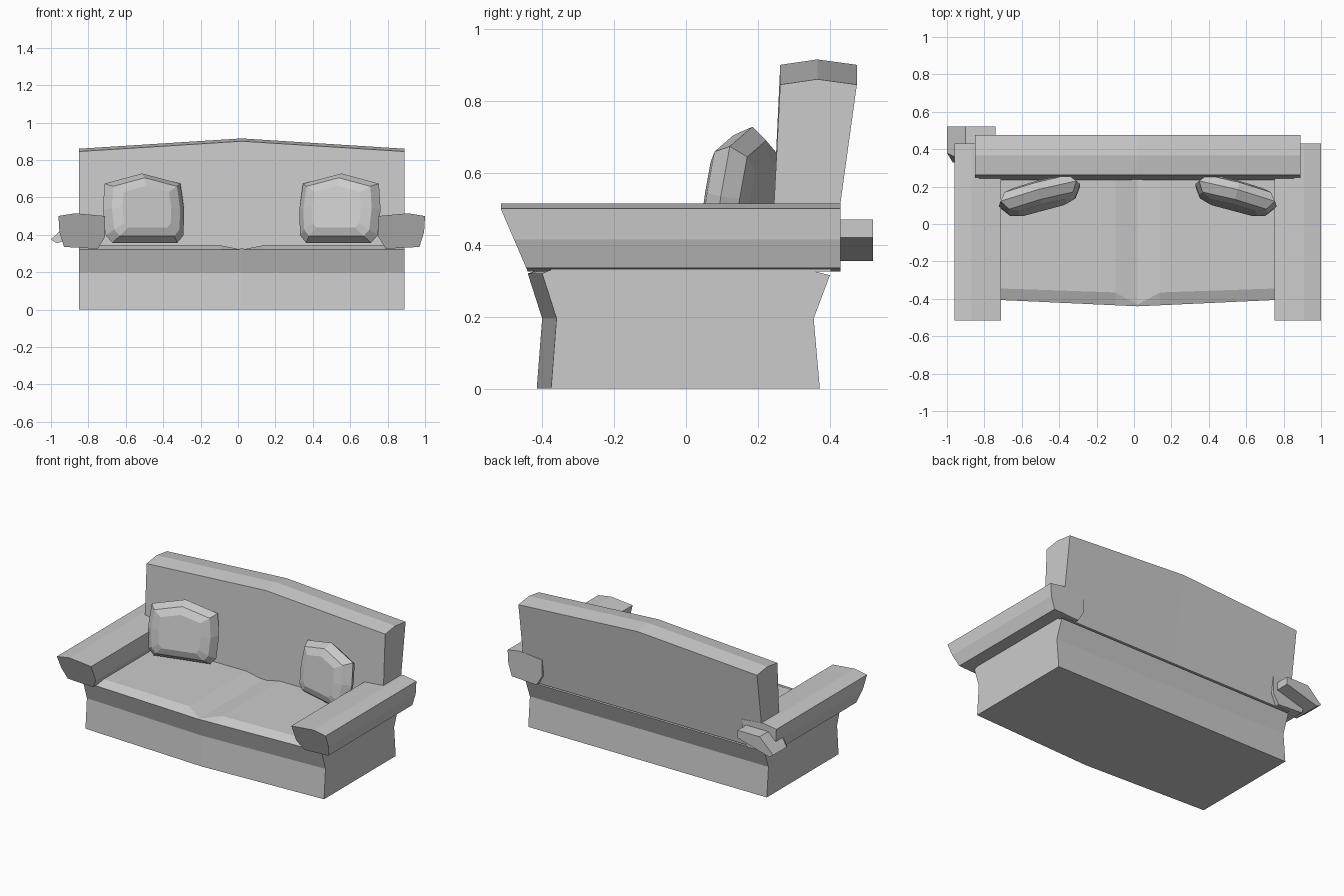
import bpy, bmesh, math
from mathutils import Matrix, Vector

if "Cube" in bpy.data.objects:
    bpy.data.objects.remove(bpy.data.objects["Cube"])

MID = 0.02  # the sofa's own line of symmetry

fabric = bpy.data.materials.new("light grey fabric")
fabric.use_nodes = True
GREY = (0.6, 0.6, 0.6, 1)
fabric.diffuse_color = GREY
fabric.node_tree.nodes["Principled BSDF"].inputs["Base Color"].default_value = GREY


def loft(name, rings):
    """Skin a list of equal-length point rings and cap both ends."""
    bm = bmesh.new()
    loops = [[bm.verts.new(p) for p in ring] for ring in rings]
    n = len(loops[0])
    for a, b in zip(loops, loops[1:]):
        for i in range(n):
            j = (i + 1) % n
            bm.faces.new((a[i], a[j], b[j], b[i]))
    bm.faces.new(loops[0])
    bm.faces.new(loops[-1])
    bmesh.ops.recalc_face_normals(bm, faces=bm.faces)
    mesh = bpy.data.meshes.new(name)
    bm.to_mesh(mesh)
    bm.free()
    mesh.materials.append(fabric)
    obj = bpy.data.objects.new(name, mesh)
    bpy.context.collection.objects.link(obj)
    return obj


# Base and seat: a waisted section bowed forward, with a valley between cushions
def base_ring(x):
    d = abs(x - MID)
    bow = 0.04 * (1 - d / 0.87)
    valley = max(0, 1 - d / 0.12)
    crown = 0.345 - 0.025 * valley
    lip = -0.34 - 0.03 * (1 - d / 0.87) - 0.06 * valley
    return [(x, -0.375 - bow, 0), (x, -0.36 - bow, 0.195), (x, -0.40 - bow, 0.32),
            (x, lip, crown), (x, 0.28, crown), (x, 0.40, 0.315),
            (x, 0.355, 0.195), (x, 0.372, 0)]


loft("seat_base", [base_ring(MID + d) for d in (-0.87, -0.12, 0, 0.12, 0.87)])


# Backrest: leaning slab with a ridged top that peaks in the middle
def back_ring(x, rise):
    return [(x, 0.235, 0.325), (x, 0.262, 0.845 + rise), (x, 0.365, 0.86 + rise),
            (x, 0.475, 0.845 + rise), (x, 0.403, 0.325)]


loft("backrest", [back_ring(MID - 0.87, 0), back_ring(MID, 0.055), back_ring(MID + 0.87, 0)])

# Armrests: faceted rolls with a front end that slants under
ARM = [(0.98, 0.50), (0.89, 0.515), (0.73, 0.50), (0.73, 0.39),
       (0.77, 0.325), (0.95, 0.335), (0.975, 0.415)]
for side, name in ((-1, "right_armrest"), (1, "left_armrest")):
    front = [(MID + side * x, -0.515 + max(0, 0.50 - z) * 0.43, z) for x, z in ARM]
    back = [(MID + side * x, 0.43, z) for x, z in ARM]
    loft(name, [front, back])

# Small bent block behind the right armrest
BLOCK = [(-1.0, 0.375), (-0.97, 0.355), (-0.74, 0.42), (-0.74, 0.47), (-0.9, 0.47)]
loft("rear_block", [[(x, y + (0.05 if x < -0.99 else 0) * (y < 0.5), z) for x, z in BLOCK]
                    for y in (0.33, 0.52)])

# Pillows: faceted lozenges, turned inward and leaning on the backrest
OUTLINE = [(-0.21, 0.14), (0, 0.195), (0.21, 0.14), (0.225, 0), (0.215, -0.14),
           (0.18, -0.18), (-0.18, -0.18), (-0.215, -0.14), (-0.225, 0)]
LAYERS = ((-0.07, 0.6), (-0.05, 0.84), (0, 1), (0.045, 0.84), (0.06, 0.6))
for side, name in ((-1, "right_pillow"), (1, "left_pillow")):
    place = (Matrix.Translation((MID + side * 0.525, 0.155, 0.535))
             @ Matrix.Rotation(math.radians(-15 * side), 4, "Z")
             @ Matrix.Rotation(math.radians(-9), 4, "X"))
    loft(name, [[place @ Vector((x * s, y, z * s)) for x, z in OUTLINE] for y, s in LAYERS])
